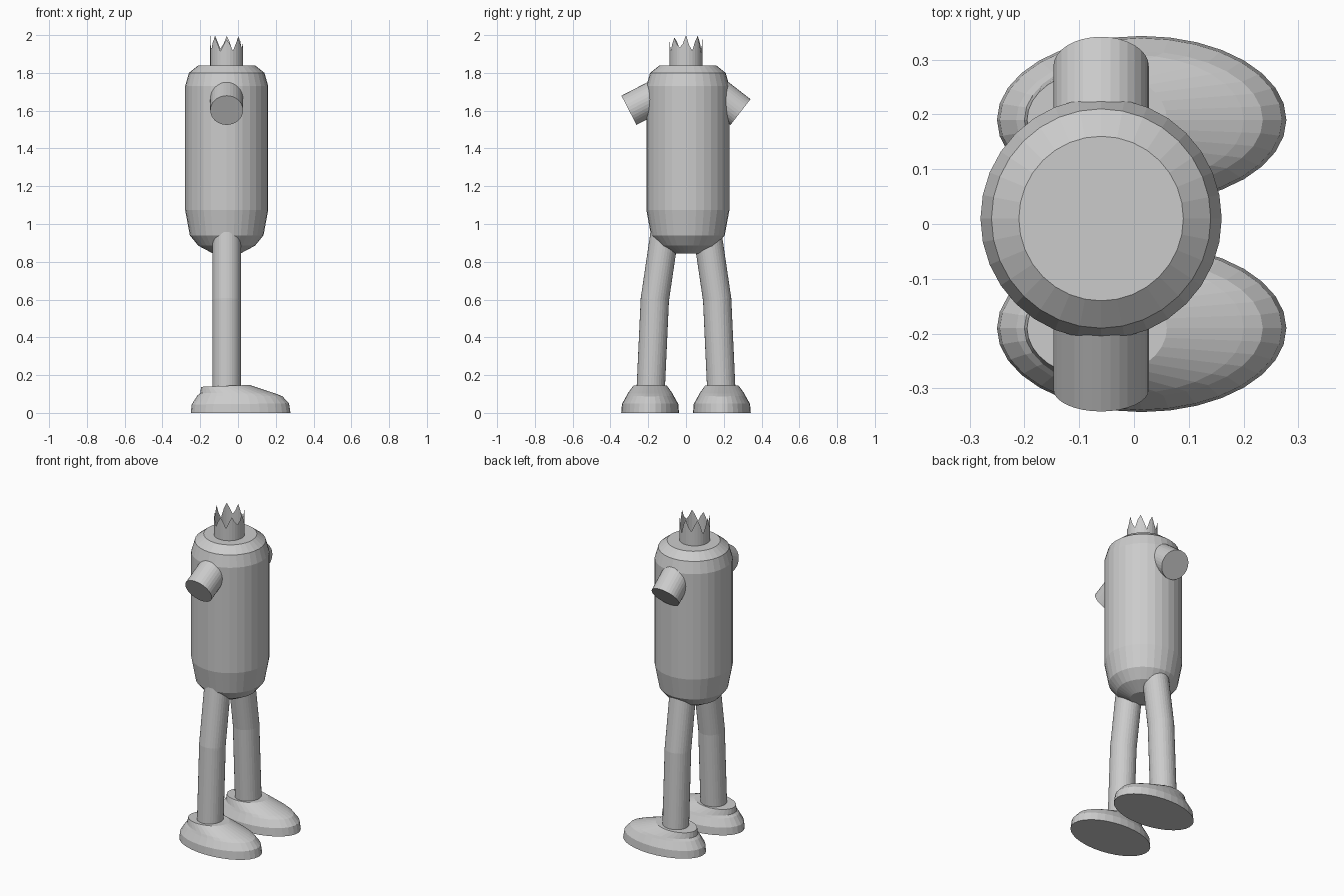
import bpy
import bmesh
import random
from math import cos, sin, pi
from mathutils import Vector

SIDES = 32
CX = -0.06  # shared axis of body, limbs and crown

if "Cube" in bpy.data.objects:
    bpy.data.objects.remove(bpy.data.objects["Cube"])

grey = bpy.data.materials.new("plain grey")
grey.use_nodes = True
grey.diffuse_color = (0.6, 0.6, 0.6, 1)
shader = next(n for n in grey.node_tree.nodes if n.type == 'BSDF_PRINCIPLED')
shader.inputs["Base Color"].default_value = (0.6, 0.6, 0.6, 1)


def loft(name, rings, capped=True):
    """Skin a list of closed point rings into one flat-shaded object."""
    bm = bmesh.new()
    loops = [[bm.verts.new(p) for p in ring] for ring in rings]
    for a, b in zip(loops, loops[1:]):
        for i in range(len(a)):
            j = (i + 1) % len(a)
            bm.faces.new((a[i], a[j], b[j], b[i]))
    if capped:
        bm.faces.new(loops[0][::-1])
        bm.faces.new(loops[-1])
    bmesh.ops.recalc_face_normals(bm, faces=bm.faces)
    mesh = bpy.data.meshes.new(name)
    bm.to_mesh(mesh)
    bm.free()
    mesh.materials.append(grey)
    obj = bpy.data.objects.new(name, mesh)
    bpy.context.collection.objects.link(obj)
    return obj


def circle(center, u, v):
    """Ring of points around a centre, spanned by two half axes."""
    angles = [2 * pi * i / SIDES for i in range(SIDES)]
    return [Vector(center) + Vector(u) * cos(t) + Vector(v) * sin(t) for t in angles]


def limb_ring(y, z, axis, radius):
    """Ring across a limb whose axis lies in the side plane."""
    d = Vector((0, *axis)).normalized()
    return circle((CX, y, z), (radius, 0, 0), Vector((0, -d.z, d.y)) * radius)


# Capsule body with chamfered ends
profile = [(0.075, 0.845), (0.15, 0.885), (0.195, 0.94), (0.22, 1.075),
           (0.22, 1.73), (0.20, 1.80), (0.15, 1.84)]
loft("body", [circle((CX, 0.01, z), (r, 0, 0), (0, r, 0)) for r, z in profile])

# Crown: thin open tube with a ragged rim
random.seed(4)
base = circle((CX, 0, 1.835), (0.087, 0, 0), (0, 0.087, 0))
rim = []
for i, p in enumerate(base):
    peak, valley = random.uniform(1.975, 2.0), random.uniform(1.9, 1.945)
    height = (peak, (peak + valley) / 2, valley, (peak + valley) / 2)[i % 4]
    rim.append(Vector((p.x, p.y, height)))
rim[0].z = 2.0
loft("crown", [base, rim], capped=False)

# Arm stubs, each with its own droop
for name, y, z, axis in (("right_arm", -0.302, 1.602, (-0.155, -0.08)),
                         ("left_arm", 0.288, 1.592, (0.135, -0.105))):
    step = Vector(axis).normalized() * 0.2
    loft(name, [limb_ring(y - step.x, z - step.y, axis, 0.087),
                limb_ring(y, z, axis, 0.087)])

# Legs and feet, mirrored across the side plane
for side, s in (("right", -1), ("left", 1)):
    path = [(0.187, 0.12, (-0.05, 1)), (0.165, 0.6, (-0.1, 1)),
            (0.106, 1.0, (-0.15, 1))]
    loft(side + "_leg", [limb_ring(s * y, z, (s * a[0], a[1]), 0.075)
                         for y, z, a in path])

    # Foot rings: heel x, heel z, toe x, toe z, half width
    layers = [(-0.25, 0, 0.278, 0, 0.153), (-0.245, 0.045, 0.27, 0.05, 0.149),
              (-0.215, 0.092, 0.235, 0.088, 0.125),
              (-0.2, 0.105, 0.2, 0.102, 0.118),
              (-0.195, 0.138, 0.06, 0.148, 0.09)]
    loft(side + "_foot", [circle(((hx + tx) / 2, s * 0.19, (hz + tz) / 2),
                                 ((tx - hx) / 2, 0, (tz - hz) / 2), (0, w, 0))
                          for hx, hz, tx, tz, w in layers])
